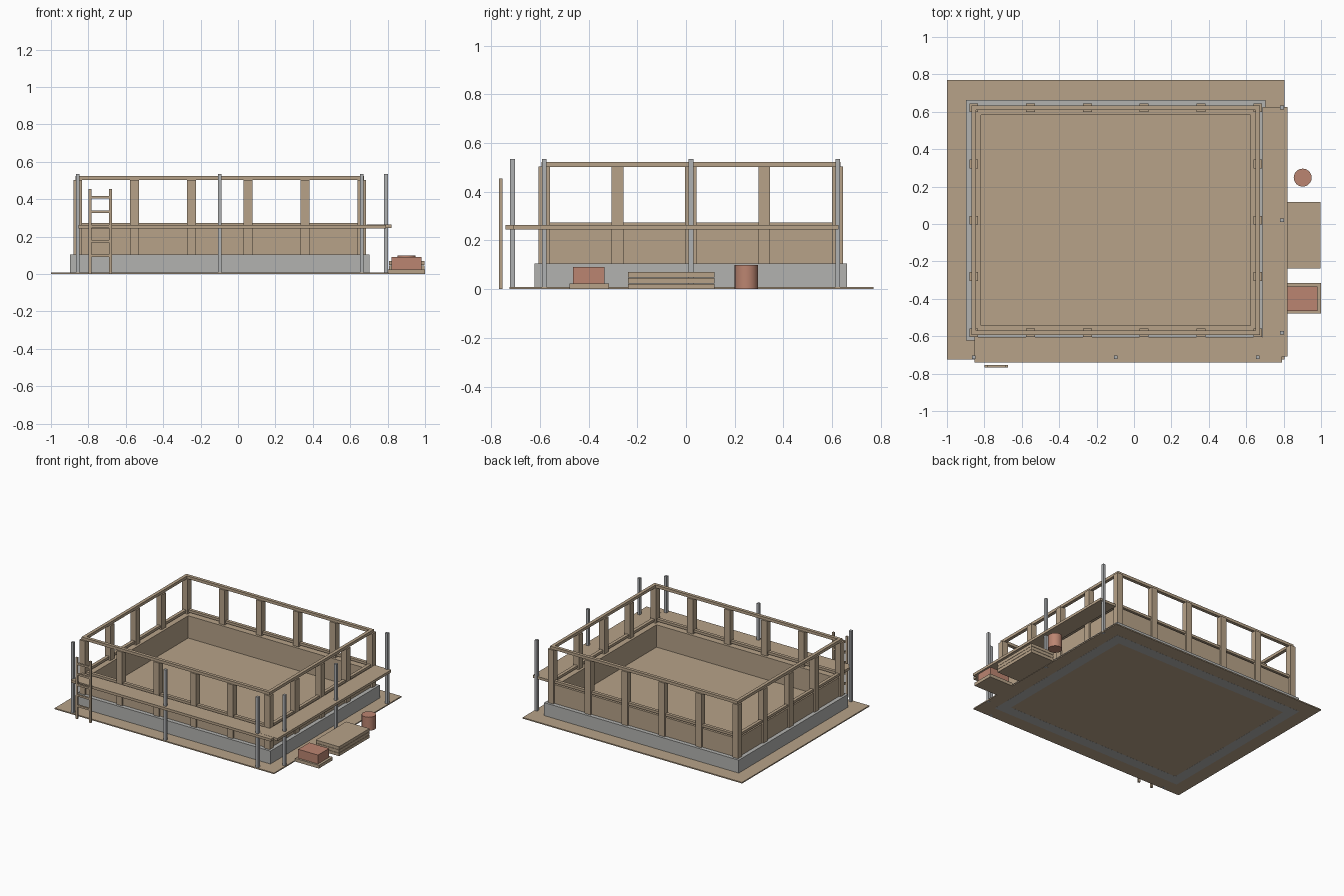
import bpy

if "Cube" in bpy.data.objects:
    bpy.data.objects.remove(bpy.data.objects["Cube"], do_unlink=True)


def material(name, rgb):
    mat = bpy.data.materials.new(name)
    mat.use_nodes = True
    mat.diffuse_color = (*rgb, 1)
    mat.node_tree.nodes["Principled BSDF"].inputs["Base Color"].default_value = (*rgb, 1)
    return mat


wood = material("tan wood", (0.475, 0.365, 0.25))
concrete = material("concrete grey", (0.45, 0.45, 0.435))
steel = material("steel grey", (0.43, 0.44, 0.45))
brick = material("brick red", (0.50, 0.235, 0.165))


def box(name, x, y, z, mat):
    """Box from (min, max) ranges on each axis."""
    bpy.ops.mesh.primitive_cube_add(size=1, location=[sum(r) / 2 for r in (x, y, z)])
    ob = bpy.context.object
    ob.name = name
    ob.scale = [r[1] - r[0] for r in (x, y, z)]
    ob.data.materials.append(mat)
    return ob


def around(c, half):
    return (c - half, c + half)


# Centre lines of the four walls
X0, X1, Y0, Y1 = -0.857, 0.662, -0.582, 0.622


def ring(name, out, inn, z, mat):
    """Rectangular frame following the wall lines, reaching out and in from them."""
    for side, x in (("right", X0), ("left", X1)):
        s = -1 if x == X0 else 1
        box(f"{name}_{side}", sorted((x + s * out, x - s * inn)), (Y0 - out, Y1 + out), z, mat)
    for side, y in (("front", Y0), ("back", Y1)):
        s = -1 if y == Y0 else 1
        box(f"{name}_{side}", (X0 + inn, X1 - inn), sorted((y + s * out, y - s * inn)), z, mat)


# Ground sheet, foundation and floor
box("ground_sheet", (-1, 0.804), (-0.725, 0.77), (0.0005, 0.009), wood)
ring("foundation", 0.04, 0.038, (0, 0.105), concrete)
box("floor", (X0 + 0.035, X1 - 0.035), (Y0 + 0.035, Y1 - 0.035), (0.002, 0.079), wood)

# Wall panels and rails
ring("wall_panel", 0.01, 0.04, (0.06, 0.245), wood)
ring("sill_rail", 0.012, 0.012, (0.256, 0.274), wood)
ring("top_rail", 0.012, 0.012, (0.502, 0.523), wood)

# Studs between the corners, and corner posts
STUD_Z = (0.1, 0.503)
for y in (Y0, Y1):
    for i in range(1, 5):
        box("wall_stud", around(X0 + (X1 - X0) * i / 5, 0.024), around(y, 0.022), STUD_Z, wood)
for x in (X0, X1):
    for i in range(1, 4):
        box("side_stud", around(x, 0.022), around(Y0 + (Y1 - Y0) * i / 4, 0.024), STUD_Z, wood)
    for y in (Y0, Y1):
        box("corner_post", around(x, 0.023), around(y, 0.023), STUD_Z, wood)

# Scaffold decks and poles
box("front_deck", (-0.854, 0.79), (-0.741, -0.605), (0.244, 0.263), wood)
box("side_deck", (0.686, 0.821), (-0.709, 0.626), (0.245, 0.264), wood)
for x, y in ((-0.857, -0.712), (-0.098, -0.712), (0.661, -0.712),
             (0.791, -0.582), (0.791, 0.02), (0.791, 0.623)):
    box("scaffold_pole", around(x, 0.01), around(y, 0.01), (0, 0.534), steel)

# Ladder
LADDER_Y = (-0.767, -0.753)
for x in (-0.792, -0.681):
    box("ladder_rail", around(x, 0.008), LADDER_Y, (0, 0.455), wood)
for i in range(5):
    box("ladder_rung", (-0.79, -0.685), LADDER_Y, around(0.098 + i * 0.078, 0.007), wood)

# Plank stack, brick pallet and barrel
for i in range(3):
    box("plank_layer", (0.807, 0.998), (-0.239, 0.117), (i * 0.024, i * 0.024 + 0.022), wood)
box("pallet", (0.803, 1.0), (-0.478, -0.316), (0, 0.024), wood)
box("brick_stack", (0.82, 0.982), (-0.464, -0.334), (0.024, 0.09), brick)
bpy.ops.mesh.primitive_cylinder_add(vertices=24, radius=0.048, depth=0.1, location=(0.902, 0.248, 0.05))
barrel = bpy.context.object
barrel.name = "barrel"
barrel.data.materials.append(brick)
bpy.ops.object.shade_smooth_by_angle()
